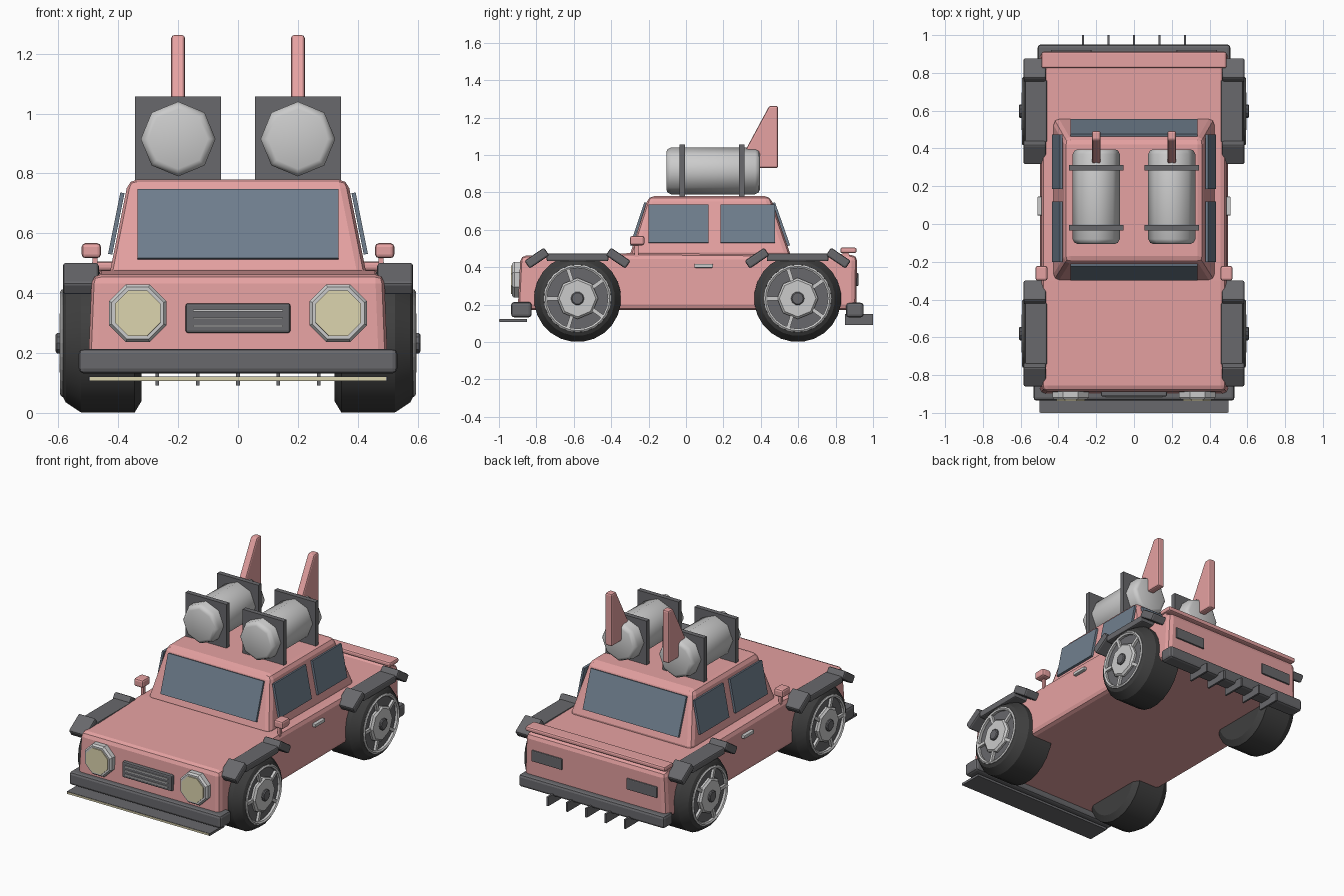
import bpy, bmesh, math
from mathutils import Matrix, Vector

if "Cube" in bpy.data.objects:
    bpy.data.objects.remove(bpy.data.objects["Cube"])


def material(name, rgb):
    m = bpy.data.materials.new(name)
    m.diffuse_color = (*rgb, 1)
    m.use_nodes = True
    m.node_tree.nodes["Principled BSDF"].inputs["Base Color"].default_value = m.diffuse_color
    return m


PINK = material("pink_paint", (0.79, 0.36, 0.36))
GLASS = material("slate_glass", (0.16, 0.21, 0.27))
DARK = material("dark_trim", (0.14, 0.14, 0.15))
TYRE = material("rubber", (0.05, 0.05, 0.05))
CREAM = material("cream_lens", (0.72, 0.66, 0.43))


def finish(name, bm, mat=None, bevel=0, mirror=False, smooth=None, segments=2, thick=0):
    bmesh.ops.recalc_face_normals(bm, faces=bm.faces)
    me = bpy.data.meshes.new(name)
    bm.to_mesh(me)
    bm.free()
    ob = bpy.data.objects.new(name, me)
    bpy.context.collection.objects.link(ob)
    if mat:
        me.materials.append(mat)
    if smooth:
        bpy.ops.object.select_all(action='DESELECT')
        bpy.context.view_layer.objects.active = ob
        ob.select_set(True)
        bpy.ops.object.shade_smooth_by_angle(angle=math.radians(smooth))
    if thick:
        m = ob.modifiers.new("thickness", 'SOLIDIFY')
        m.thickness, m.offset = thick, 0
    if bevel:
        m = ob.modifiers.new("bevel", 'BEVEL')
        m.width, m.segments = bevel, segments
    if mirror:
        ob.modifiers.new("mirror", 'MIRROR')
    return ob


def prism(name, pts, x0, x1, mat=None, taper=0, **kw):
    """Extrude a (y, z) profile from x0 to x1, narrowing with height."""
    bm = bmesh.new()
    zmin = min(z for _, z in pts)
    a = [bm.verts.new((x0 + taper * (z - zmin), y, z)) for y, z in pts]
    b = [bm.verts.new((x1 - taper * (z - zmin), y, z)) for y, z in pts]
    bm.faces.new(a)
    bm.faces.new(b[::-1])
    for i in range(len(pts)):
        j = (i + 1) % len(pts)
        bm.faces.new((a[i], b[i], b[j], a[j]))
    return finish(name, bm, mat, **kw)


def box(name, x, y, z, mat=None, **kw):
    pts = [(y[0], z[0]), (y[1], z[0]), (y[1], z[1]), (y[0], z[1])]
    return prism(name, pts, x[0], x[1], mat, **kw)


def bar(name, x, p, q, t, mat, **kw):
    """Box of thickness t running from p to q in the (y, z) plane."""
    p, q = Vector(p), Vector(q)
    d = (q - p).normalized() * t / 2
    n = Vector((-d.y, d.x))
    return prism(name, [p + n, q + n, q - n, p - n], x[0], x[1], mat, **kw)


def lathe(name, profile, segs, centre, axis, mat=None, phase=0, **kw):
    """Revolve (along-axis, radius) points about the x or y axis."""
    bm = bmesh.new()
    rings = []
    for h, r in profile:
        ring = []
        for i in range(segs):
            a = phase + 2 * math.pi * i / segs
            u, v = r * math.cos(a), r * math.sin(a)
            p = (h, u, v) if axis == 'x' else (u, h, v)
            ring.append(bm.verts.new(Vector(p) + Vector(centre)))
        rings.append(ring)
    for a, b in zip(rings, rings[1:]):
        for i in range(segs):
            j = (i + 1) % segs
            bm.faces.new((a[i], a[j], b[j], b[i]))
    bm.faces.new(rings[0])
    bm.faces.new(rings[-1])
    return finish(name, bm, mat, **kw)


def pane(name, corners, **kw):
    bm = bmesh.new()
    bm.faces.new([bm.verts.new(c) for c in corners])
    return finish(name, bm, GLASS, thick=0.014, **kw)


# Body and cabin
prism("lower_body", [(-0.90, 0.17), (0.91, 0.17), (0.915, 0.465), (-0.30, 0.475), (-0.885, 0.462)],
      -0.50, 0.50, PINK, taper=0.04, bevel=0.03)
prism("cabin", [(-0.305, 0.45), (0.565, 0.45), (0.45, 0.78), (-0.20, 0.78)],
      -0.432, 0.432, PINK, taper=0.2, bevel=0.03)

# Windows
pane("windscreen", [(-0.335, -0.293, 0.515), (0.335, -0.293, 0.515),
                    (0.335, -0.216, 0.745), (-0.335, -0.216, 0.745)])
pane("rear_window", [(-0.335, 0.55, 0.515), (0.335, 0.55, 0.515),
                     (0.335, 0.469, 0.745), (-0.335, 0.469, 0.745)])
for label, y0, y1 in (("front", -0.20, 0.12), ("rear", 0.185, 0.475)):
    pane(label + "_side_window", [(0.427, y0, 0.53), (0.427, y1, 0.53),
                                  (0.386, y1, 0.735), (0.386, y0, 0.735)], mirror=True)

# Wheels and segmented fenders
for label, y in (("front", -0.58), ("rear", 0.597)):
    c = (0, y, 0.233)
    lathe(label + "_tyre", [(0.322, 0.195), (0.345, 0.233), (0.525, 0.233), (0.575, 0.20),
                            (0.585, 0.18), (0.565, 0.168)], 24, c, 'x', TYRE, mirror=True,
          phase=math.pi / 24, smooth=20)
    lathe(label + "_wheel_disc", [(0.55, 0.17), (0.572, 0.165)], 24, c, 'x', DARK, mirror=True)
    lathe(label + "_rim", [(0.56, 0.18), (0.588, 0.18), (0.594, 0.172), (0.588, 0.162), (0.56, 0.162)],
          24, c, 'x', mirror=True).data.polygons[-1].select = False
    rim = bpy.data.objects[label + "_rim"]
    bm = bmesh.new()
    bm.from_mesh(rim.data)
    bmesh.ops.delete(bm, geom=[f for f in bm.faces if len(f.verts) > 4], context='FACES_ONLY')
    bm.to_mesh(rim.data)
    bm.free()
    for k in range(5):
        a = math.pi + k * 2 * math.pi / 5
        d = Vector((math.cos(a), math.sin(a)))
        o = Vector((y, 0.233))
        bar(f"{label}_spoke_{k}", (0.56, 0.588), o + d * 0.08, o + d * 0.17, 0.02, None, mirror=True)
    lathe(label + "_hub", [(0.56, 0.11), (0.585, 0.11), (0.596, 0.098)], 8, c, 'x', mirror=True)
    lathe(label + "_hub_cap", [(0.58, 0.036), (0.604, 0.036), (0.609, 0.03)], 10, c, 'x', DARK, mirror=True)
    box(label + "_fender_top", (0.46, 0.578), (y - 0.165, y + 0.165), (0.432, 0.474), DARK,
        bevel=0.008, mirror=True)
    for s, end in ((-1, "fore"), (1, "aft")):
        bar(f"{label}_fender_{end}", (0.465, 0.585), (y + s * 0.165, 0.484), (y + s * 0.27, 0.413),
            0.05, DARK, bevel=0.01, mirror=True)

# Headlights and grille
lathe("headlight_ring", [(-0.86, 0.104), (-0.918, 0.104), (-0.93, 0.094)], 8, (0.335, 0, 0.333), 'y',
      phase=math.pi / 8, mirror=True)
lathe("headlight_lens", [(-0.91, 0.084), (-0.936, 0.082)], 8, (0.335, 0, 0.333), 'y', CREAM,
      phase=math.pi / 8, mirror=True)
box("grille_frame", (-0.175, 0.175), (-0.913, -0.87), (0.267, 0.366), DARK, bevel=0.008)
for k in range(3):
    z = 0.29 + 0.026 * k
    box(f"grille_bar_{k}", (-0.15, 0.15), (-0.919, -0.90), (z - 0.003, z + 0.003))

# Bumpers, front splitter and rear diffuser
box("front_bumper", (-0.532, 0.532), (-0.935, -0.825), (0.132, 0.214), DARK, bevel=0.016)
box("splitter", (-0.50, 0.50), (-0.997, -0.85), (0.107, 0.122), DARK)
box("splitter_edge", (-0.495, 0.495), (-1.0, -0.99), (0.109, 0.12), CREAM)
box("rear_bumper", (-0.51, 0.51), (0.855, 0.95), (0.132, 0.21), DARK, bevel=0.016)
for k in range(5):
    x = (k - 2) * 0.135
    box(f"diffuser_fin_{k}", (x - 0.006, x + 0.006), (0.85, 1.0), (0.092, 0.15), DARK)

# Tail lights and boot spoiler
box("tail_light", (0.225, 0.44), (0.89, 0.922), (0.30, 0.37), DARK, bevel=0.005, mirror=True)
prism("spoiler_base", [(0.79, 0.45), (0.865, 0.487), (0.88, 0.45)], -0.48, 0.48, PINK)
box("spoiler_lip", (-0.49, 0.49), (0.825, 0.912), (0.475, 0.505), PINK, bevel=0.01)

# Mirrors and door handles
box("mirror_head", (0.458, 0.522), (-0.30, -0.222), (0.517, 0.567), PINK, bevel=0.012, mirror=True)
box("mirror_stalk", (0.47, 0.486), (-0.275, -0.255), (0.455, 0.525), PINK, mirror=True)
box("door_handle", (0.48, 0.512), (0.045, 0.145), (0.397, 0.418), bevel=0.005, mirror=True)

# Roof thrusters with brackets and tail fins
lathe("thruster", [(-0.105, 0.10), (-0.099, 0.115), (-0.08, 0.125), (0.37, 0.125), (0.389, 0.115), (0.395, 0.10)],
      8, (0.20, 0, 0.915), 'y', mirror=True, smooth=50)
for label, y in (("front", -0.02), ("rear", 0.298)):
    box(label + "_thruster_bracket", (0.056, 0.344), (y - 0.015, y + 0.015), (0.775, 1.057), DARK, mirror=True)
prism("thruster_fin", [(0.32, 1.03), (0.33, 0.93), (0.492, 0.93), (0.492, 1.262), (0.445, 1.262)],
      0.177, 0.223, PINK, bevel=0.01, mirror=True)
